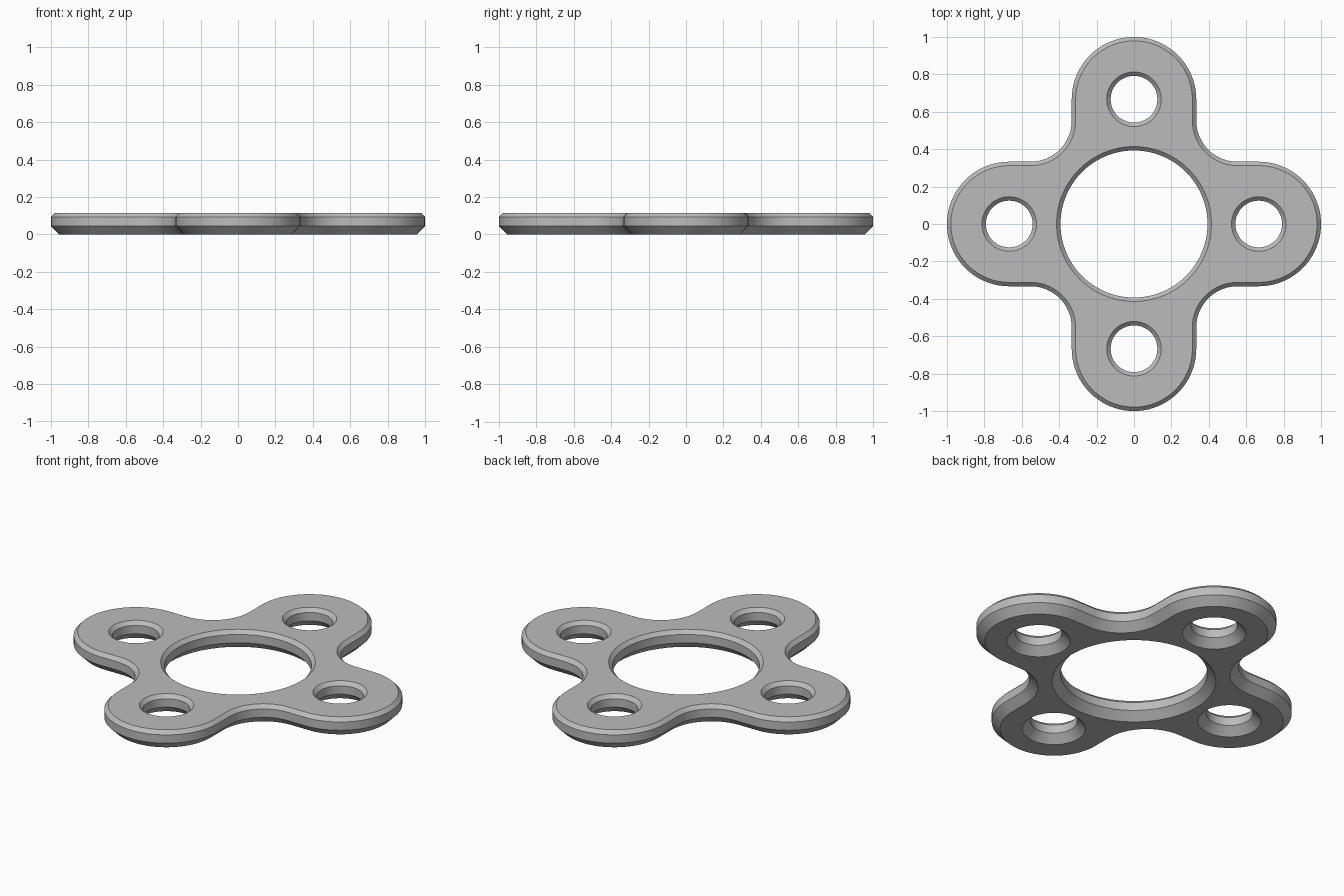
import bpy
import bmesh
from math import sin, cos, pi, radians

cube = bpy.data.objects.get("Cube")
if cube:
    bpy.data.objects.remove(cube, do_unlink=True)

HEIGHT = 0.115
TOP_CHAMFER = 0.021
BOTTOM_CHAMFER = 0.045
LOBE_CENTRE, LOBE_RADIUS = 0.667, 0.333
FILLET_RADIUS = 0.22

# (height, inset into the material) for each ring of an edge
LEVELS = [(0, BOTTOM_CHAMFER), (BOTTOM_CHAMFER, 0),
          (HEIGHT - TOP_CHAMFER, 0), (HEIGHT, TOP_CHAMFER)]


def arc(cx, cy, r, start, end, steps):
    angles = [start + (end - start) * i / steps for i in range(steps + 1)]
    return [(cx + r * cos(a), cy + r * sin(a)) for a in angles]


def outline(inset):
    """Four rounded lobes joined by concave fillets."""
    corner = LOBE_RADIUS + FILLET_RADIUS
    quarter = arc(LOBE_CENTRE, 0, LOBE_RADIUS - inset, -pi / 2, pi / 2, 40)
    quarter += arc(corner, corner, FILLET_RADIUS + inset, 1.5 * pi, pi, 16)
    points = []
    for _ in range(4):
        points += quarter
        quarter = [(-y, x) for x, y in quarter]
    return points


def hole(cx, cy, r, steps):
    return lambda inset: arc(cx, cy, r + inset, 0, 2 * pi, steps)[:-1]


def add_walls(bm, contour):
    """Chamfered wall; returns its bottom and top edge loops."""
    rings = [[bm.verts.new((x, y, z)) for x, y in contour(inset)]
             for z, inset in LEVELS]
    n = len(rings[0])
    for low, high in zip(rings, rings[1:]):
        for i in range(n):
            j = (i + 1) % n
            bm.faces.new((low[i], low[j], high[j], high[i]))
    return [[bm.edges.get((ring[i], ring[(i + 1) % n])) for i in range(n)]
            for ring in (rings[0], rings[-1])]


# Outer edge, centre hole and one hole per lobe
contours = [outline, hole(0, 0, 0.393, 96)]
for k in range(4):
    a = k * pi / 2
    contours.append(hole(LOBE_CENTRE * cos(a), LOBE_CENTRE * sin(a), 0.125, 48))

bm = bmesh.new()
bottom_edges, top_edges = [], []
for contour in contours:
    low, high = add_walls(bm, contour)
    bottom_edges += low
    top_edges += high

# Flat top and bottom around the holes
for edges in (bottom_edges, top_edges):
    bmesh.ops.triangle_fill(bm, edges=edges, use_beauty=True, use_dissolve=False)
bmesh.ops.recalc_face_normals(bm, faces=bm.faces[:])

mesh = bpy.data.meshes.new("four_lobed_plate")
bm.to_mesh(mesh)
bm.free()
plate = bpy.data.objects.new("four_lobed_plate", mesh)
bpy.context.collection.objects.link(plate)

# Plain grey
colour = (0.5, 0.5, 0.5, 1)
grey = bpy.data.materials.new("grey")
grey.use_nodes = True
grey.diffuse_color = colour
grey.node_tree.nodes["Principled BSDF"].inputs["Base Color"].default_value = colour
mesh.materials.append(grey)

# Smooth rounds, sharp chamfer edges
bpy.ops.object.select_all(action="DESELECT")
plate.select_set(True)
bpy.context.view_layer.objects.active = plate
bpy.ops.object.shade_smooth_by_angle(angle=radians(30))
